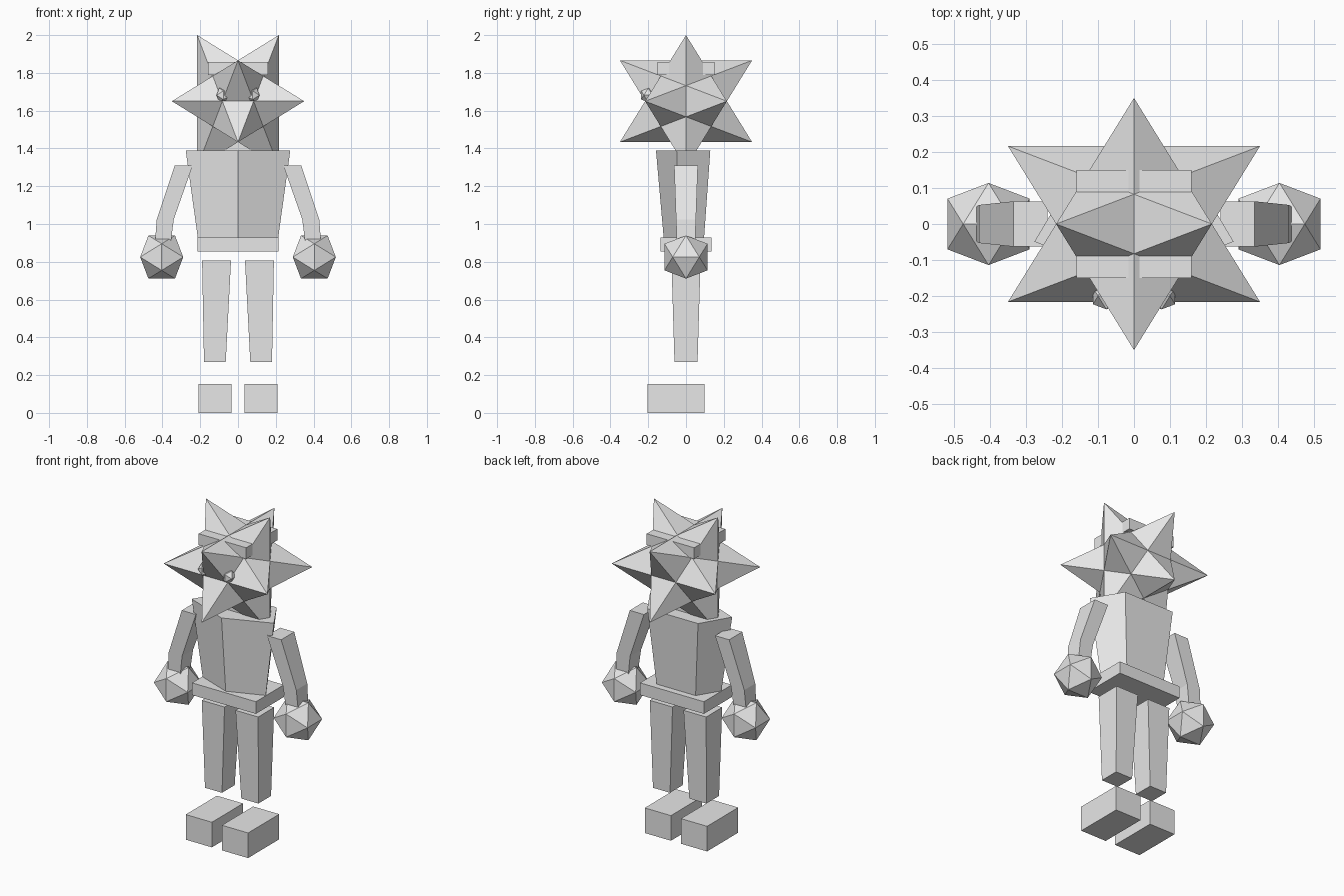
import bpy, bmesh, math
from mathutils import Vector

cube = bpy.data.objects.get("Cube")
if cube:
    bpy.data.objects.remove(cube, do_unlink=True)

# One plain grey for the whole figure
grey = bpy.data.materials.new("light_grey")
grey.use_nodes = True
grey.diffuse_color = (0.8, 0.8, 0.8, 1)
grey.node_tree.nodes["Principled BSDF"].inputs["Base Color"].default_value = (0.8, 0.8, 0.8, 1)

PHI = (1 + math.sqrt(5)) / 2


def finish(name, bm):
    bmesh.ops.recalc_face_normals(bm, faces=bm.faces[:])
    mesh = bpy.data.meshes.new(name)
    bm.to_mesh(mesh)
    bm.free()
    mesh.materials.append(grey)
    obj = bpy.data.objects.new(name, mesh)
    bpy.context.collection.objects.link(obj)
    return obj


def loft(name, rings):
    """Skin a stack of equal-sided rings and cap both ends."""
    bm = bmesh.new()
    loops = [[bm.verts.new(p) for p in ring] for ring in rings]
    n = len(loops[0])
    for low, high in zip(loops, loops[1:]):
        for i in range(n):
            j = (i + 1) % n
            bm.faces.new((low[i], low[j], high[j], high[i]))
    bm.faces.new(loops[0])
    bm.faces.new(loops[-1])
    return finish(name, bm)


def rect(x0, x1, y0, y1, z, side=1):
    return [(side * x, y, z) for x, y in ((x0, y0), (x1, y0), (x1, y1), (x0, y1))]


def box(name, x0, x1, y0, y1, z0, z1, side=1):
    return loft(name, [rect(x0, x1, y0, y1, z, side) for z in (z0, z1)])


def pentagon(rx, ry, z):
    turns = [math.tau * i / 5 for i in range(5)]
    return [(rx * math.sin(a), -ry * math.cos(a), z) for a in turns]


def icosahedron(extent):
    """Icosahedron lined up with the axes, reaching extent on each axis."""
    bm = bmesh.new()
    small = extent / PHI
    for s in (1, -1):
        for t in (1, -1):
            for p in ((s * extent, t * small, 0), (0, s * extent, t * small),
                      (t * small, 0, s * extent)):
                bm.verts.new(p)
    bmesh.ops.convex_hull(bm, input=bm.verts[:])
    return bm


def ball(name, centre, extent):
    finish(name, icosahedron(extent)).location = centre


def star(name, centre, extent):
    """Twelve five-sided spikes raised on a dodecahedron core."""
    ico = icosahedron(extent)
    bm = bmesh.new()
    tips = {v: bm.verts.new(v.co) for v in ico.verts}
    core_radius = extent / PHI ** 2 * math.sqrt(3)
    core = {f: bm.verts.new(f.calc_center_median().normalized() * core_radius)
            for f in ico.faces}
    for e in ico.edges:
        f, g = e.link_faces
        for v in e.verts:
            bm.faces.new((tips[v], core[f], core[g]))
    ico.free()
    finish(name, bm).location = centre


# Head, flat cap and neck
star("spiked_head", (0, 0, 1.65), 0.35)
box("cap", -0.16, 0.16, -0.15, 0.15, 1.788, 1.857)
box("neck", -0.07, 0.07, -0.05, 0.05, 1.35, 1.5)

# Five-sided tapering torso and hip block
loft("torso", [pentagon(0.217, 0.114, 0.88), pentagon(0.291, 0.159, 1.39)])
box("hips", -0.215, 0.215, -0.135, 0.135, 0.854, 0.928)

# Paired parts
for side, label in ((1, "left"), (-1, "right")):
    ball(label + "_eye", (side * 0.077, -0.2, 1.682), 0.037)
    ball(label + "_hand", (side * 0.404, 0, 0.825), 0.114)
    loft(label + "_arm", [
        rect(0.36, 0.442, -0.047, 0.047, 0.87, side),
        rect(0.34, 0.43, -0.053, 0.053, 1.025, side),
        rect(0.24, 0.335, -0.063, 0.063, 1.31, side)])
    loft(label + "_leg", [
        rect(0.065, 0.18, -0.061, 0.061, 0.27, side),
        rect(0.037, 0.19, -0.077, 0.077, 0.806, side)])
    box(label + "_foot", 0.034, 0.21, -0.203, 0.097, 0, 0.153, side)
